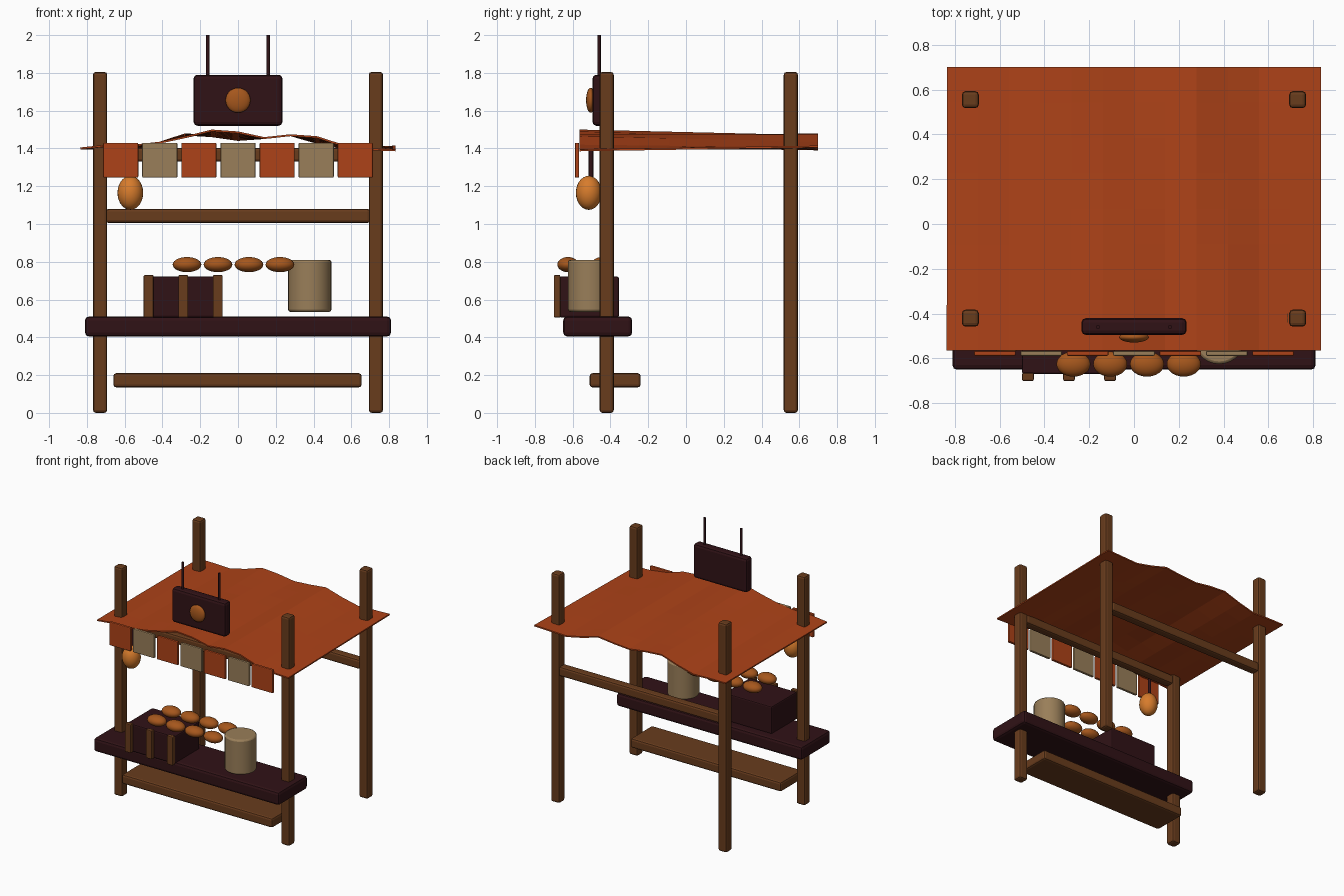
import bpy, bmesh, math
from mathutils import Vector

cube = bpy.data.objects.get("Cube")
if cube:
    bpy.data.objects.remove(cube, do_unlink=True)


def material(name, rgb):
    m = bpy.data.materials.new(name)
    m.use_nodes = True
    m.diffuse_color = (*rgb, 1)
    m.node_tree.nodes["Principled BSDF"].inputs["Base Color"].default_value = (*rgb, 1)
    return m


wood = material("brown wood", (0.14, 0.045, 0.012))
dark = material("dark wood", (0.03, 0.006, 0.008))
orange = material("orange cloth", (0.42, 0.055, 0.009))
beige = material("beige cloth", (0.32, 0.21, 0.10))
glow = material("lantern orange", (0.68, 0.20, 0.025))
fruit_skin = material("fruit orange", (0.38, 0.095, 0.012))


def finish(name, bm, mat, smooth=None):
    mesh = bpy.data.meshes.new(name)
    bm.to_mesh(mesh)
    bm.free()
    mesh.materials.append(mat)
    ob = bpy.data.objects.new(name, mesh)
    bpy.context.collection.objects.link(ob)
    if smooth:
        bpy.ops.object.select_all(action="DESELECT")
        ob.select_set(True)
        bpy.context.view_layer.objects.active = ob
        bpy.ops.object.shade_smooth_by_angle(angle=math.radians(smooth))
    return ob


def bevel(ob, width, segments=2):
    mod = ob.modifiers.new("soft edges", "BEVEL")
    mod.width = width
    mod.segments = segments
    mod.limit_method = "ANGLE"


def box(name, mat, x, y, z, width=0.015):
    """Bevelled box from (low, high) pairs on each axis."""
    bm = bmesh.new()
    bmesh.ops.create_cube(bm, size=1)
    for v in bm.verts:
        v.co = Vector([(lo + hi) / 2 + c * (hi - lo) for c, (lo, hi) in zip(v.co, (x, y, z))])
    bevel(finish(name, bm, mat), width)


def ball(name, mat, centre, radii):
    bm = bmesh.new()
    bmesh.ops.create_uvsphere(bm, u_segments=24, v_segments=14, radius=1)
    bmesh.ops.scale(bm, vec=radii, verts=bm.verts)
    bmesh.ops.translate(bm, vec=centre, verts=bm.verts)
    finish(name, bm, mat, 60)


def rod(name, mat, x, y, z, radius, sides=12):
    bm = bmesh.new()
    bmesh.ops.create_cone(bm, cap_ends=True, segments=sides, radius1=radius,
                          radius2=radius, depth=z[1] - z[0])
    bmesh.ops.translate(bm, vec=(x, y, sum(z) / 2), verts=bm.verts)
    return finish(name, bm, mat, 40)


# Frame posts and rails
for side, x in (("right", -0.73), ("left", 0.73)):
    for end, y in (("front", -0.42), ("back", 0.555)):
        box(f"{end}_{side}_post", wood, (x - 0.0375, x + 0.0375),
            (y - 0.0375, y + 0.0375), (0, 1.805))
box("back_rail", wood, (-0.7, 0.7), (0.52, 0.59), (1.005, 1.08))
box("front_rail", wood, (-0.7, 0.7), (-0.455, -0.385), (1.33, 1.403))

# Counter and lower shelf
box("counter", dark, (-0.81, 0.81), (-0.65, -0.285), (0.405, 0.51), 0.02)
box("lower_shelf", wood, (-0.66, 0.655), (-0.51, -0.24), (0.135, 0.21))

# Rippled canopy: front and back edge heights blended along the depth
front = [1.40, 1.415, 1.415, 1.43, 1.46, 1.495, 1.485, 1.455, 1.47, 1.46, 1.415, 1.395, 1.39]
back = [1.40, 1.40, 1.395, 1.43, 1.475, 1.465, 1.445, 1.455, 1.47, 1.43, 1.40, 1.405, 1.41]
rows, half = 8, 0.835
bm = bmesh.new()
grid = []
for j in range(rows + 1):
    t = j / rows
    grid.append([bm.verts.new((-half + 2 * half * i / (len(front) - 1), -0.565 + 1.265 * t,
                               f + (b - f) * t)) for i, (f, b) in enumerate(zip(front, back))])
for low, high in zip(grid, grid[1:]):
    for i in range(len(front) - 1):
        bm.faces.new((low[i], low[i + 1], high[i + 1], high[i]))
canopy = finish("canopy", bm, orange)
thick = canopy.modifiers.new("cloth thickness", "SOLIDIFY")
thick.thickness = 0.01
thick.offset = 0

# Row of hanging flags
for i in range(7):
    x = (i - 3) * 0.207
    box(f"flag_{i + 1}", beige if i % 2 else orange, (x - 0.093, x + 0.093),
        (-0.588, -0.566), (1.245, 1.43), 0.006)

# Hanging sign with round emblem
box("sign_board", dark, (-0.235, 0.235), (-0.495, -0.42), (1.52, 1.79), 0.02)
for side, x in (("right", -0.16), ("left", 0.16)):
    rod(f"sign_{side}_rod", dark, x, -0.46, (1.75, 2.0), 0.009)
ball("sign_emblem", fruit_skin, (0, -0.505, 1.655), (0.066, 0.024, 0.066))

# Lantern on its cord
ball("lantern", glow, (-0.57, -0.515, 1.165), (0.068, 0.068, 0.09))
rod("lantern_cord", dark, -0.57, -0.503, (1.22, 1.41), 0.012)

# Crate with front slats
box("crate", dark, (-0.5, -0.085), (-0.67, -0.355), (0.505, 0.722), 0.01)
for i in range(3):
    x = -0.473 + i * 0.183
    box(f"crate_slat_{i + 1}", wood, (x - 0.026, x + 0.026), (-0.70, -0.665), (0.505, 0.73), 0.006)

# Two rows of fruit
for row, y in (("front", -0.625), ("back", -0.445)):
    for i in range(4):
        ball(f"{row}_fruit_{i + 1}", fruit_skin, (-0.27 + i * 0.164, y, 0.785), (0.076, 0.056, 0.04))

# Barrel
barrel = rod("barrel", beige, 0.38, -0.51, (0.535, 0.81), 0.115, 28)
bevel(barrel, 0.012)
